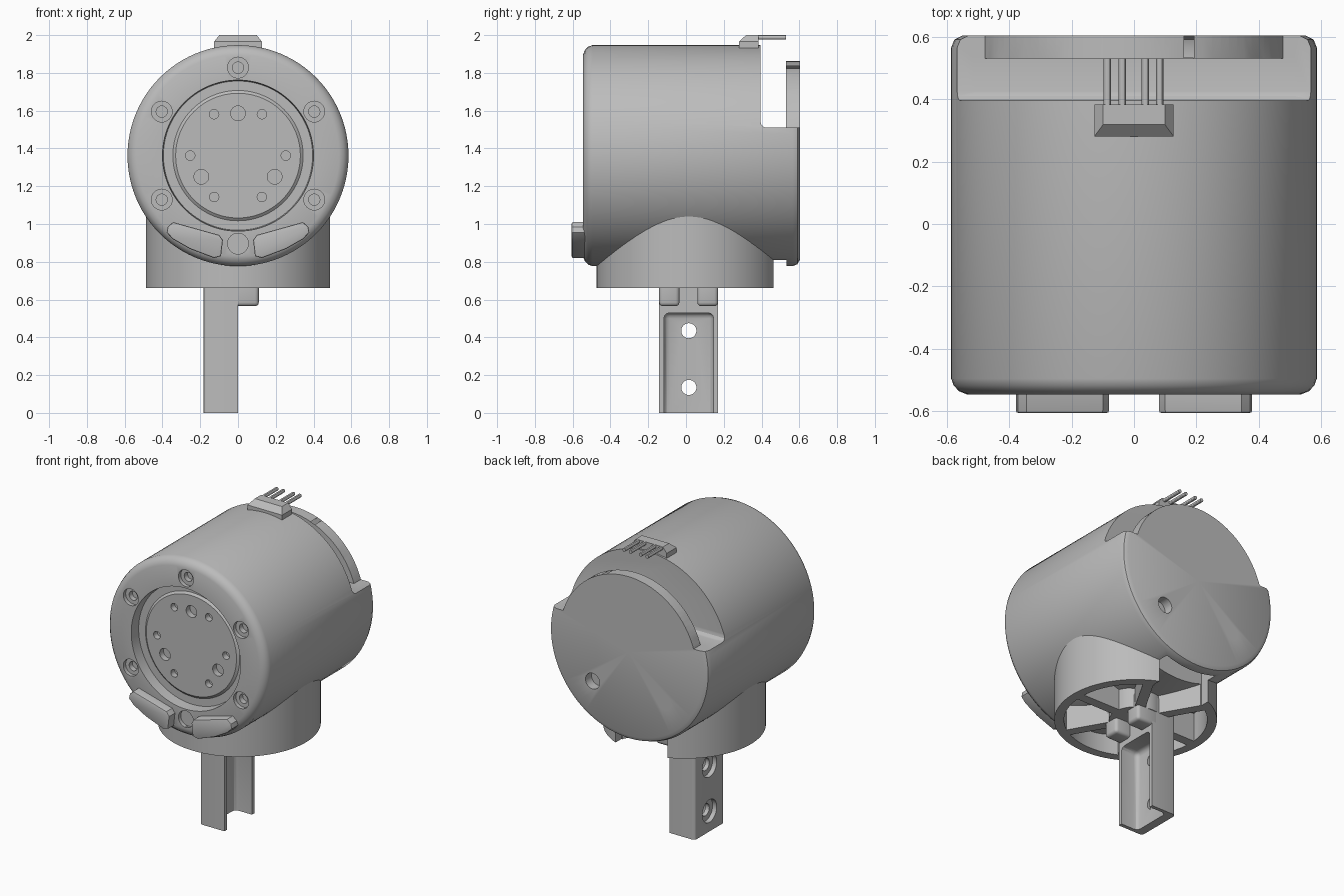
import bpy, bmesh, math
from mathutils import Matrix, Vector

if "Cube" in bpy.data.objects:
    bpy.data.objects.remove(bpy.data.objects["Cube"])

grey = bpy.data.materials.new("plain_grey")
grey.use_nodes = True
COLOUR = (0.5, 0.5, 0.5, 1)
grey.diffuse_color = COLOUR
grey.node_tree.nodes["Principled BSDF"].inputs["Base Color"].default_value = COLOUR

CZ, R = 1.362, 0.585          # drum axis height and radius
ALONG_Y = Matrix.Rotation(math.pi / 2, 4, "X")
ALONG_X = Matrix.Rotation(math.pi / 2, 4, "Y")


def finish(name, bm):
    bmesh.ops.recalc_face_normals(bm, faces=bm.faces)
    mesh = bpy.data.meshes.new(name)
    bm.to_mesh(mesh)
    bm.free()
    mesh.materials.append(grey)
    ob = bpy.data.objects.new(name, mesh)
    bpy.context.collection.objects.link(ob)
    return ob


def box(name, lo, hi, bevel=0):
    bm = bmesh.new()
    bmesh.ops.create_cube(bm, size=1)
    lo, hi = Vector(lo), Vector(hi)
    for v in bm.verts:
        v.co = (lo + hi) / 2 + v.co * (hi - lo)
    if bevel:
        bmesh.ops.bevel(bm, geom=bm.edges[:], offset=bevel, segments=3,
                        profile=0.5, affect="EDGES")
    return finish(name, bm)


def rod(name, centre, radius, length, turn=Matrix(), segments=32, radius2=None):
    bm = bmesh.new()
    bmesh.ops.create_cone(bm, cap_ends=True, segments=segments, radius1=radius,
                          radius2=radius if radius2 is None else radius2,
                          depth=length, matrix=Matrix.Translation(centre) @ turn)
    return finish(name, bm)


def prism(name, points, offset):
    bm = bmesh.new()
    face = bm.faces.new([bm.verts.new(p) for p in points])
    new = bmesh.ops.extrude_face_region(bm, geom=[face])["geom"]
    bmesh.ops.translate(bm, vec=offset,
                        verts=[v for v in new if isinstance(v, bmesh.types.BMVert)])
    return finish(name, bm)


def lathe_y(name, profile, segments=96):
    bm = bmesh.new()
    verts = [bm.verts.new((r, y, CZ)) for r, y in profile]
    edges = [bm.edges.new(pair) for pair in zip(verts, verts[1:])]
    bmesh.ops.spin(bm, geom=verts + edges, cent=(0, 0, CZ), axis=(0, 1, 0),
                   angle=math.tau, steps=segments, use_duplicate=False)
    bmesh.ops.remove_doubles(bm, verts=bm.verts, dist=1e-5)
    return finish(name, bm)


def combine(target, tools, operation="DIFFERENCE"):
    for tool in tools:
        mod = target.modifiers.new("cut", "BOOLEAN")
        mod.operation, mod.solver, mod.object = operation, "EXACT", tool
    deps = bpy.context.evaluated_depsgraph_get()
    deps.update()
    mesh = bpy.data.meshes.new_from_object(target.evaluated_get(deps))
    target.modifiers.clear()
    target.data = mesh
    for tool in tools:
        bpy.data.objects.remove(tool)
    return target


def ring(radius, start, count):
    for i in range(count):
        a = math.radians(start) + math.tau * i / count
        yield radius * math.cos(a), CZ + radius * math.sin(a)


def cable_slot():
    return box("slot_cutter", (-.19, .405, .3), (.19, .533, 1.4))


# Drum with a rounded front rim, sunken front and raised round output plate
drum = lathe_y("drum_housing", [
    (0, .603), (.55, .603), (.575, .59), (R, .565), (R, -.495), (.577, -.517),
    (.56, -.535), (.535, -.545), (.4, -.545), (.395, -.475), (.345, -.475),
    (.33, -.487), (0, -.487)])

# Rear window around the back plate, and the cavity behind it
window = combine(box("window_cutter", (-.9, .395, 1.51), (.9, .9, 2.3), .03),
                 [rod("plate_core", (0, .78, CZ), .5, .5, ALONG_Y, 96)])
cavity = combine(rod("cavity_cutter", (0, .47, CZ), .535, .12, ALONG_Y, 96),
                 [box("cavity_floor", (-1, 0, .5), (1, 1, 1.38))])
cuts = [window, cavity, cable_slot()]

# Screw holes: rim, output plate and back plate
for x, z in ring(.466, 30, 6):
    cuts.append(rod("rim_bore", (x, -.545, z), .055, .05, ALONG_Y))
    cuts.append(rod("rim_hole", (x, -.545, z), .03, .12, ALONG_Y, 16))
for x, z in ring(.253, 0, 6):
    cuts.append(rod("plate_hole", (x, -.487, z), .025, .08, ALONG_Y, 16))
for x, z in ring(.224, 90, 3):
    cuts.append(rod("pin_hole", (x, -.487, z), .039, .08, ALONG_Y, 24))
for side in (-1, 1):
    cuts.append(rod("back_hole", (side * .262, .6, 1.1), .052, .12, ALONG_Y))
combine(drum, cuts)

# Collar below the drum, hollowed into six pockets between ribs
collar = rod("collar", (0, .015, .855), .488, .39, segments=96)
pockets = []
for i in range(6):
    middle = math.radians(90 + 60 * i)
    points = []
    for radius, half, order in ((.43, .45, 1), (.16, .32, -1)):
        for step in range(-4, 5):
            a = middle + order * half * step / 4
            points.append((radius * math.cos(a), .015 + radius * math.sin(a), .6))
    pockets.append(prism("pocket_cutter", points, (0, 0, .25)))
combine(collar, pockets + [cable_slot()])

# Channel-shaped mounting leg with two counterbored holes
leg = box("mounting_leg", (-.183, -.142, 0), (0, .17, .76))
bev = bmesh.new()
bev.from_mesh(leg.data)
bmesh.ops.bevel(bev, geom=[e for e in bev.edges if all(v.co.x < -.1 for v in e.verts)
                           and abs(e.verts[0].co.z - e.verts[1].co.z) > .1],
                offset=.02, segments=3, profile=.5, affect="EDGES")
bev.to_mesh(leg.data)
bev.free()
cuts = [box("channel_cutter", (-.125, -.117, -.3), (.3, .146, .53), .03)]
for z in (.135, .435):
    cuts.append(rod("leg_hole", (-.15, .015, z), .04, .2, ALONG_X))
    cuts.append(rod("leg_bore", (-.183, .015, z), .075, .06, ALONG_X))
combine(leg, cuts)
box("left_leg_tab_front", (-.05, -.142, .565), (.11, -.035, .76), .02)
box("left_leg_tab_rear", (-.05, .06, .565), (.11, .17, .76), .02)

# Pair of raised pads on the lower front rim
PAD = [(.378, .955), (.372, .985), (.344, 1.01), (.1, .942), (.08, .915),
       (.09, .83), (.127, .82), (.254, .868), (.345, .92)]
for side, label in ((-1, "right"), (1, "left")):
    pad = prism(label + "_front_pad", [(side * x, -.605, z) for x, z in PAD], (0, .085, 0))
    bm = bmesh.new()
    bm.from_mesh(pad.data)
    bmesh.ops.bevel(bm, geom=[e for e in bm.edges if all(v.co.y < -.6 for v in e.verts)],
                    offset=.008, segments=2, profile=.5, affect="EDGES")
    bm.to_mesh(pad.data)
    bm.free()

# Wedge-shaped connector on top with four pins reaching back
box("connector_base", (-.127, .28, 1.91), (.127, .383, 1.965))
top = box("connector_top", (-.127, .28, 1.965), (.127, .383, 2.0))
for v in top.data.vertices:
    if v.co.z > 1.98:
        v.co.x *= .78
        v.co.y = max(v.co.y, .318)
for x in (-.086, -.038, .036, .083):
    rod("connector_pin", (x, .45, 1.988), .012, .16, ALONG_Y, 12)

# Smooth curved faces, keep the hard edges
bpy.ops.object.select_all(action="DESELECT")
for ob in bpy.context.collection.objects:
    if ob.type == "MESH":
        ob.select_set(True)
        bpy.context.view_layer.objects.active = ob
bpy.ops.object.shade_smooth_by_angle(angle=math.radians(30))
